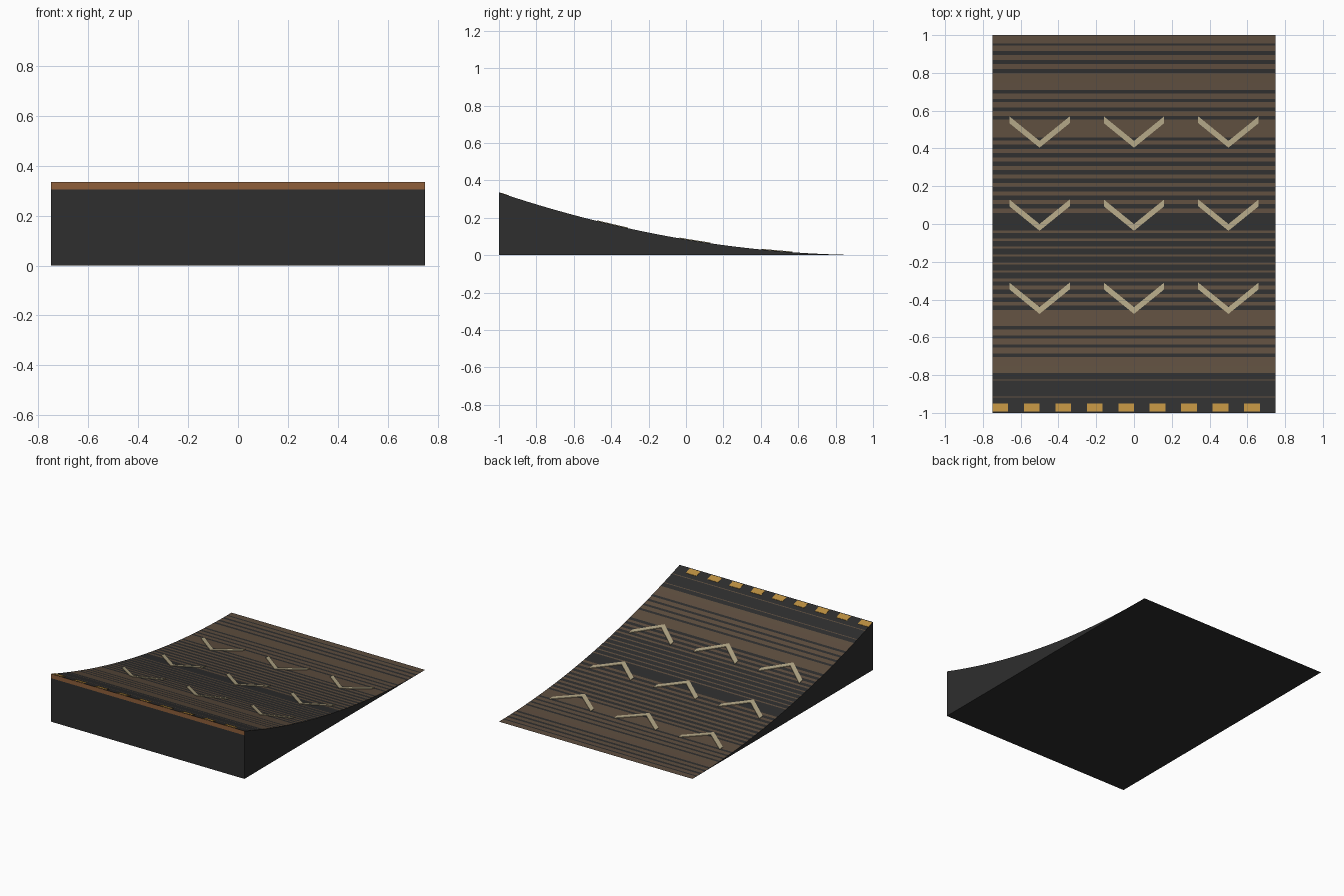
import bpy
import bmesh

if "Cube" in bpy.data.objects:
    bpy.data.objects.remove(bpy.data.objects["Cube"])

HALF_W, HEIGHT = 0.75, 0.335


def material(name, rgb):
    """Flat material from an sRGB colour."""
    lin = [((c / 255 + 0.055) / 1.055) ** 2.4 for c in rgb] + [1.0]
    m = bpy.data.materials.new(name)
    m.use_nodes = True
    m.diffuse_color = lin
    bsdf = m.node_tree.nodes["Principled BSDF"]
    bsdf.inputs["Base Color"].default_value = lin
    bsdf.inputs["Roughness"].default_value = 0.9
    return m


charcoal = material("charcoal", (46, 46, 46))
wood = material("brown wood", (93, 77, 62))
edge = material("copper edge", (142, 95, 58))
yellow = material("warning yellow", (186, 142, 64))
cream = material("cream paint", (176, 164, 132))


def surface(y):
    """Height of the curved deck."""
    return HEIGHT * ((1 - y) / 2) ** 2


def finish(name, bm, mats):
    bmesh.ops.recalc_face_normals(bm, faces=bm.faces)
    mesh = bpy.data.meshes.new(name)
    bm.to_mesh(mesh)
    bm.free()
    for m in mats:
        mesh.materials.append(m)
    ob = bpy.data.objects.new(name, mesh)
    bpy.context.collection.objects.link(ob)
    return ob


# Dark bands across the deck: first centre, count, pitch, width
groups = [
    (0.95, 1, 0, 0.012), (0.905, 3, 0.0475, 0.02), (0.70, 4, 0.046, 0.018),
    (0.45, 1, 0, 0.018), (0.408, 8, 0.045, 0.024), (0.012, 1, 0, 0.095),
    (-0.0625, 6, 0.042, 0.031), (-0.315, 4, 0.043, 0.023),
    (-0.55, 4, 0.048, 0.018), (-0.806, 1, 0, 0.032),
    (-0.87, 1, 0, 0.084), (-0.959, 1, 0, 0.082),
]
bands = [(c - i * p - w / 2, c - i * p + w / 2)
         for c, n, p, w in groups for i in range(n)]

# Ramp body: curved deck cut at every band edge, sides, back and base
stations = {round(-1 + i / 20, 4) for i in range(41)}
stations |= {round(max(y, -1), 4) for band in bands for y in band}
stations = sorted(stations)
bm = bmesh.new()
rows = [[bm.verts.new((x, y, surface(y))) for x in (-HALF_W, HALF_W)]
        for y in stations]
for a, b in zip(rows, rows[1:]):
    f = bm.faces.new((a[0], a[1], b[1], b[0]))
    mid = (a[0].co.y + b[0].co.y) / 2
    f.material_index = 0 if any(lo < mid < hi for lo, hi in bands) else 1
lip = [bm.verts.new((x, -1, HEIGHT - 0.03)) for x in (-HALF_W, HALF_W)]
foot = [bm.verts.new((x, -1, 0)) for x in (-HALF_W, HALF_W)]
bm.faces.new((rows[0][0], rows[0][1], lip[1], lip[0])).material_index = 2
bm.faces.new((lip[0], lip[1], foot[1], foot[0]))
bm.faces.new((foot[0], foot[1], rows[-1][1], rows[-1][0]))
for s in (0, 1):
    bm.faces.new([foot[s], lip[s]] + [r[s] for r in rows])
finish("ramp_body", bm, [charcoal, wood, edge])


def add_plate(bm, outline, thickness=0.004):
    """Thin plate resting on the deck."""
    low = [bm.verts.new((x, y, surface(y) - 0.001)) for x, y in outline]
    top = [bm.verts.new((x, y, surface(y) + thickness)) for x, y in outline]
    bm.faces.new(top)
    bm.faces.new(low[::-1])
    n = len(outline)
    for i in range(n):
        j = (i + 1) % n
        bm.faces.new((low[i], low[j], top[j], top[i]))


# Painted warning dashes along the high edge
bm = bmesh.new()
for i in range(9):
    x = -HALF_W + i / 6
    add_plate(bm, [(x, -0.993), (x + 0.083, -0.993),
                   (x + 0.083, -0.95), (x, -0.95)], 0.002)
finish("warning_dashes", bm, [yellow])

# Chevron arrows, each made of two bent arms
STEPS = 4
bm = bmesh.new()
for row in (-0.44, 0, 0.44):
    for cx in (-0.5, 0, 0.5):
        for side in (-1, 1):
            for k in range(STEPS):
                t0, t1 = k / STEPS, (k + 1) / STEPS
                pts = [(t0, 0), (t1, 0), (t1, 0.036), (t0, 0.036)]
                add_plate(bm, [(cx + side * 0.16 * t, row - 0.036 + 0.13 * t + d)
                               for t, d in pts])
bmesh.ops.remove_doubles(bm, verts=bm.verts, dist=0.0001)
finish("chevron_arrows", bm, [cream])
